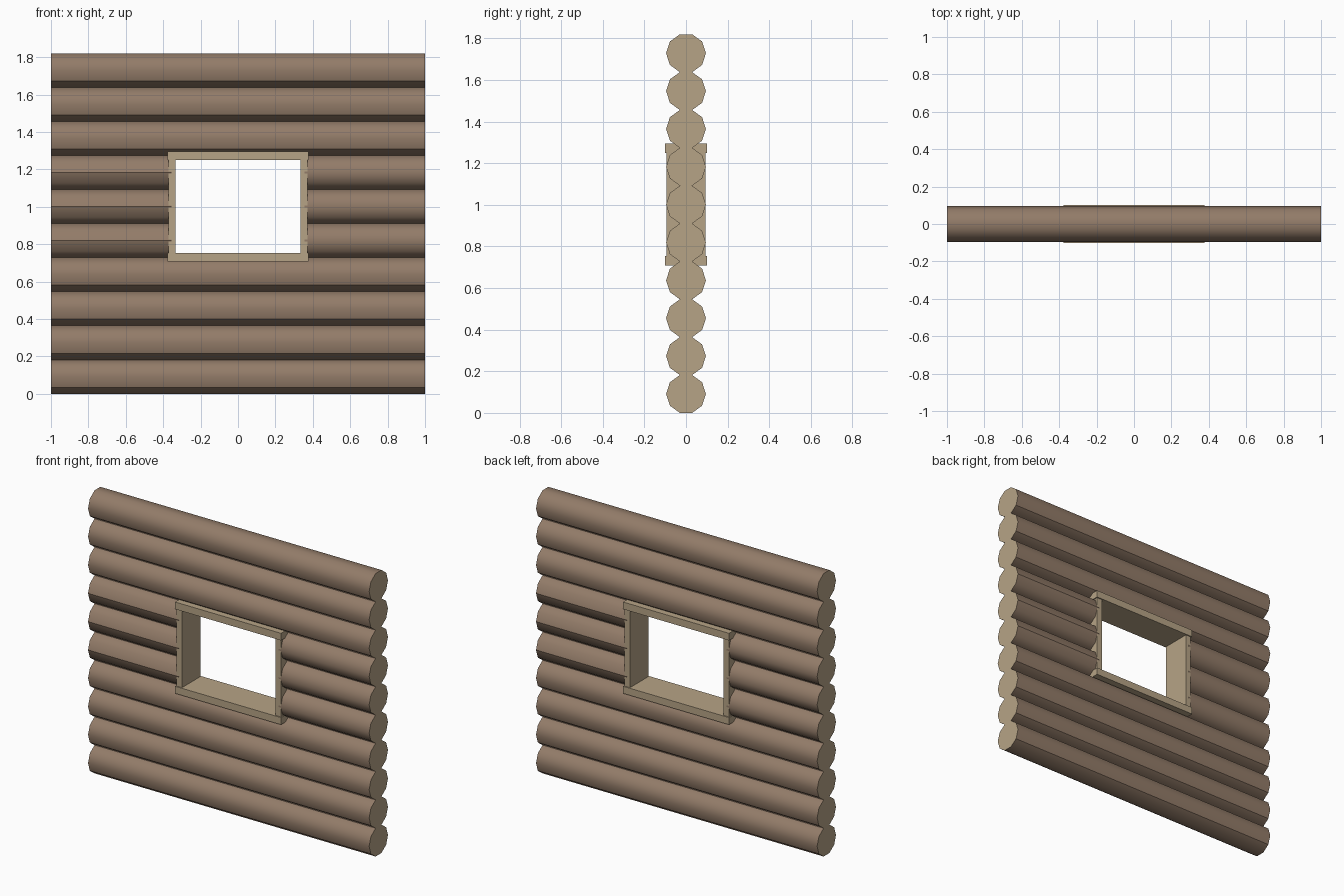
import bpy, bmesh, math

if "Cube" in bpy.data.objects:
    bpy.data.objects.remove(bpy.data.objects["Cube"])

R = 0.0957                       # log radius (10-sided, flat on top and bottom)
PITCH = 0.182                    # spacing between log centres
SIDES = 10


def material(name, rgb):
    m = bpy.data.materials.new(name)
    m.diffuse_color = (*rgb, 1)
    m.use_nodes = True
    m.node_tree.nodes["Principled BSDF"].inputs["Base Color"].default_value = m.diffuse_color
    return m


bark = material("bark", (0.29, 0.20, 0.14))
wood = material("cut_wood", (0.47, 0.37, 0.24))


def finish(name, bm, mats):
    bmesh.ops.recalc_face_normals(bm, faces=bm.faces)
    me = bpy.data.meshes.new(name)
    bm.to_mesh(me)
    bm.free()
    for m in mats:
        me.materials.append(m)
    ob = bpy.data.objects.new(name, me)
    bpy.context.collection.objects.link(ob)
    return ob


def log(name, x0, x1, row, creases):
    """Log along x: smooth bark, flat cut ends, sharp edges at the crease corners."""
    bm = bmesh.new()
    zc = PITCH * (row + 0.5)
    rings = []
    for x in (x0, x1):
        rings.append([bm.verts.new((x, R * math.cos(math.tau * i / SIDES),
                                    zc + R * math.sin(math.tau * i / SIDES)))
                      for i in range(SIDES)])
    a, b = rings
    for i in range(SIDES):
        j = (i + 1) % SIDES
        bm.faces.new((a[i], a[j], b[j], b[i])).smooth = True
    for ring in rings:
        cap = bm.faces.new(ring)
        cap.material_index = 1
        for e in cap.edges:
            e.smooth = False
    for i in creases:
        bm.edges.get((a[i], b[i])).smooth = False
    finish(name, bm, (bark, wood))


def board(name, x, z, hx, hy, hz):
    bm = bmesh.new()
    bmesh.ops.create_cube(bm, size=2)
    for v in bm.verts:
        v.co = (x + v.co.x * hx, v.co.y * hy, z + v.co.z * hz)
    finish(name, bm, (wood,))


# Stacked logs: rows 4-6 are cut short on each side of the window
for row in range(10):
    if 4 <= row <= 6:
        log(f"short_log_left_{row}", -1, -0.355, row, (5,))
        log(f"short_log_right_{row}", 0.355, 1, row, (0,))
    else:
        log(f"full_log_{row}", -1, 1, row, (6, 9))

# Window frame
board("frame_sill", 0, 0.731, 0.377, 0.101, 0.023)
board("frame_head", 0, 1.273, 0.377, 0.101, 0.023)
for side, s in (("left", -1), ("right", 1)):
    board(f"frame_jamb_{side}", s * 0.352, 1.002, 0.019, 0.094, 0.249)
